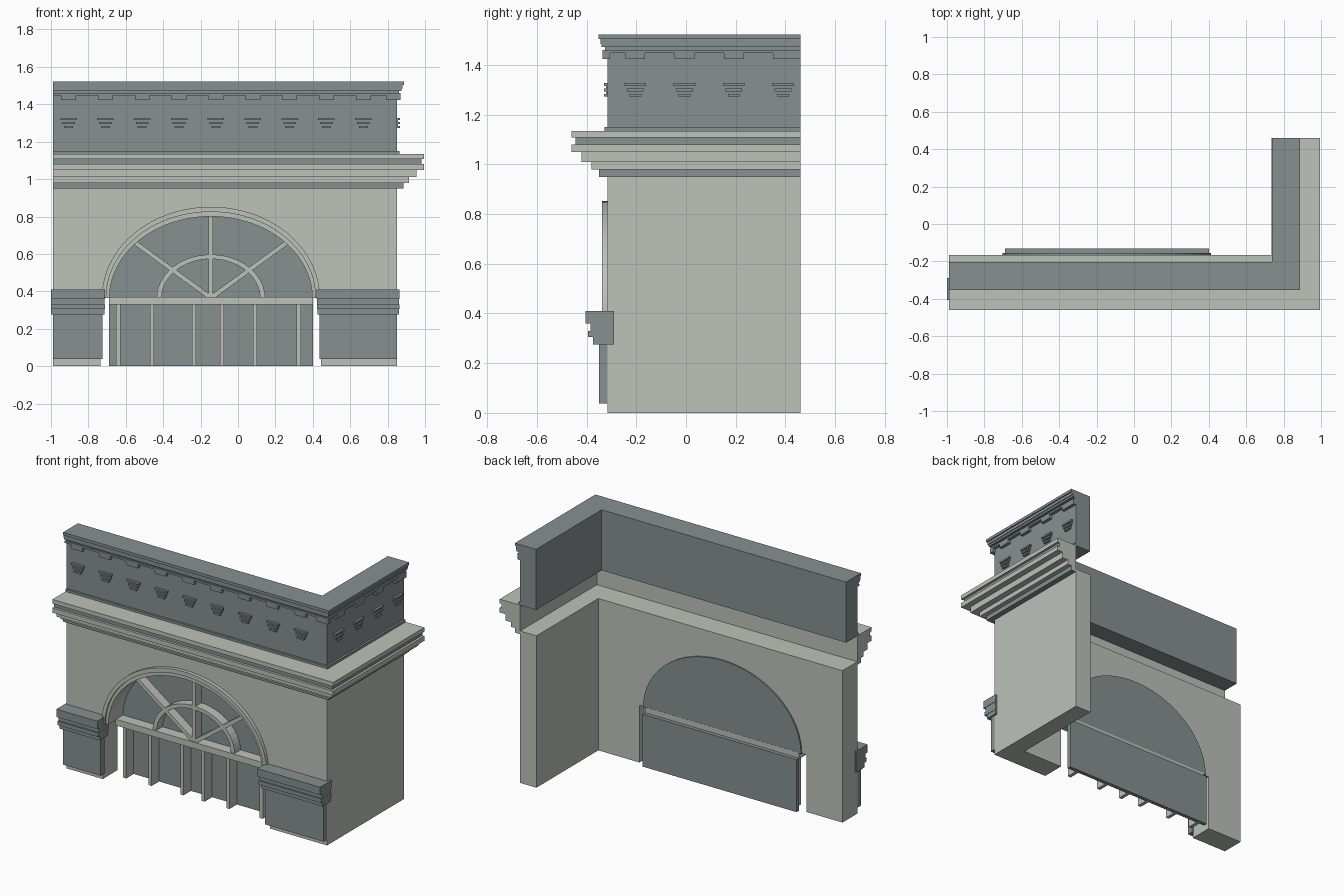
import bpy
import bmesh
from math import cos, sin, pi, atan2, hypot
from mathutils import Matrix, Vector

if "Cube" in bpy.data.objects:
    bpy.data.objects.remove(bpy.data.objects["Cube"], do_unlink=True)


def material(name, rgb):
    m = bpy.data.materials.new(name)
    m.use_nodes = True
    m.diffuse_color = (*rgb, 1)
    m.node_tree.nodes["Principled BSDF"].inputs["Base Color"].default_value = (*rgb, 1)
    return m


STONE = material("pale stone", (0.51, 0.54, 0.49))
SLATE = material("slate grey", (0.245, 0.28, 0.28))

# Main planes of the building
LEFT, RIGHT = -0.99, 0.85
FRONT, BACK, END = -0.315, -0.165, 0.46
ARCH_X, SPRING, SQUASH = -0.145, 0.365, 0.8


def finish(name, bm, *mats):
    bmesh.ops.recalc_face_normals(bm, faces=bm.faces)
    me = bpy.data.meshes.new(name)
    bm.to_mesh(me)
    bm.free()
    for m in mats:
        me.materials.append(m)
    ob = bpy.data.objects.new(name, me)
    bpy.context.collection.objects.link(ob)
    return ob


def add_box(bm, x0, x1, y0, y1, z0, z1):
    mid = Matrix.Translation(((x0 + x1) / 2, (y0 + y1) / 2, (z0 + z1) / 2))
    bmesh.ops.create_cube(bm, size=1, matrix=mid @ Matrix.Diagonal((x1 - x0, y1 - y0, z1 - z0, 1)))


def box(name, mat, *bounds):
    bm = bmesh.new()
    add_box(bm, *bounds)
    return finish(name, bm, mat)


def slab(name, mat, outline, y0, y1):
    """Extrude an (x, z) outline from y0 to y1."""
    bm = bmesh.new()
    face = bm.faces.new([bm.verts.new((x, y0, z)) for x, z in outline])
    new = bmesh.ops.extrude_face_region(bm, geom=[face])["geom"]
    bmesh.ops.translate(bm, verts=[v for v in new if isinstance(v, bmesh.types.BMVert)],
                        vec=(0, y1 - y0, 0))
    return finish(name, bm, mat)


def arc(half_width, height, n=40):
    """Half ellipse over the opening, from right to left."""
    return [(ARCH_X + half_width * cos(pi * i / n), SPRING + height * sin(pi * i / n))
            for i in range(n + 1)]


def sweep(name, profile, dark):
    """Carry an (outward offset, z) profile around the front and side."""
    bm = bmesh.new()
    rings = [[bm.verts.new(p) for p in ring] for ring in (
        [(LEFT, FRONT - d, z) for d, z in profile],
        [(RIGHT + d, FRONT - d, z) for d, z in profile],
        [(RIGHT + d, END, z) for d, z in profile])]
    n = len(profile)
    for a, b in zip(rings, rings[1:]):
        for i in range(n):
            j = (i + 1) % n
            bm.faces.new((a[i], a[j], b[j], b[i]))
    bm.faces.new(rings[0])
    bm.faces.new(rings[-1])
    for f in bm.faces:
        z = f.calc_center_median().z
        f.material_index = int(any(lo < z < hi for lo, hi in dark))
    return finish(name, bm, STONE, SLATE)


def steps(bands, back):
    """Turn (offset, z0, z1) bands into a closed stepped profile."""
    pts = [(back, bands[0][1])]
    for d, z0, z1 in bands:
        pts += [(d, z0), (d, z1)]
    return pts + [(back, bands[-1][2])]


# Lower walls, the front one with the arched opening
wall = [(LEFT, 0), (LEFT, 0.97), (RIGHT, 0.97), (RIGHT, 0), (0.445, 0), (0.445, SPRING)]
wall += arc(0.56, 0.45) + [(-0.735, SPRING), (-0.735, 0)]
slab("front_wall", STONE, wall, FRONT, BACK)
box("side_wall", STONE, 0.735, RIGHT, BACK, END, 0, 0.97)

# Main cornice with two dark courses
sweep("main_cornice", steps([
    (0.035, 0.95, 0.98), (0.065, 0.98, 1.01), (0.105, 1.01, 1.05),
    (0.145, 1.05, 1.08), (0.13, 1.08, 1.108), (0.145, 1.108, 1.135)], 0),
    [(0.949, 0.979), (1.081, 1.107)])

# Parapet with its base course and coping
sweep("parapet", steps([
    (0.013, 1.135, 1.15), (0, 1.15, 1.448), (0.02, 1.448, 1.46), (0.01, 1.46, 1.472),
    (0.025, 1.472, 1.485), (0.03, 1.485, 1.504), (0.037, 1.504, 1.522)], -0.113),
    [(1, 2)])

# Dentils and stepped brackets along both parapet faces
dentils, brackets = bmesh.new(), bmesh.new()
SLATS = [(0.044, 0.015), (0.039, 0.006), (0.034, 0.015), (0.029, 0.006), (0.024, 0.015)]


def ornament(bm, along, on_side, half, depth, z0, z1):
    if on_side:
        add_box(bm, RIGHT - 0.01, RIGHT + depth, along - half, along + half, z0, z1)
    else:
        add_box(bm, along - half, along + half, FRONT - depth, FRONT + 0.01, z0, z1)


places = [(-0.906 + 0.197 * i, False) for i in range(9)]
places += [(-0.204 + 0.198 * i, True) for i in range(4)]
for along, on_side in places:
    ornament(dentils, along, on_side, 0.04, 0.02, 1.423, 1.45)
    for k, (half, depth) in enumerate(SLATS):
        top = 1.327 - 0.011 * k
        ornament(brackets, along, on_side, half, depth, top - 0.011, top)
ornament(dentils, RIGHT - 0.02, False, 0.04, 0.02, 1.423, 1.45)
ornament(dentils, END - 0.015, True, 0.015, 0.02, 1.423, 1.45)
finish("parapet_dentils", dentils, SLATE)
finish("parapet_brackets", brackets, SLATE)

# Arch trim in two steps
slab("arch_trim_outer", STONE, arc(0.583, 0.487) + arc(0.56, 0.46)[::-1], -0.338, -0.3)
slab("arch_trim_inner", STONE, arc(0.565, 0.465) + arc(0.542, 0.435)[::-1], -0.328, BACK)

# Fanlight glass, inner arc and spokes
slab("fanlight_glass", SLATE, arc(0.558, 0.448), -0.18, -0.156)
slab("fanlight_arc", STONE, arc(0.29, 0.232, 24) + arc(0.263, 0.208, 24)[::-1], -0.24, -0.175)
for name, dx, dz in (("left", 0.405, 0.295), ("middle", 0, 0.435), ("right", -0.405, 0.295)):
    side = Vector((-dz, dx)).normalized() * 0.012
    foot, tip = Vector((ARCH_X, SPRING)), Vector((ARCH_X + dx, SPRING + dz))
    slab("fanlight_spoke_" + name, STONE,
         [foot + side, tip + side, tip - side, foot - side], -0.24, -0.175)

# Door panel, transom and mullions
box("door_panel", SLATE, -0.69, 0.4, -0.155, -0.13, 0, 0.335)
box("door_transom", STONE, -0.69, 0.4, -0.25, -0.155, 0.33, 0.37)
mullions = bmesh.new()
for x in (-0.64, -0.46, -0.235, -0.085, 0.09, 0.325):
    add_box(mullions, x - 0.011, x + 0.011, -0.23, -0.15, 0, 0.335)
finish("door_mullions", mullions, STONE)

# Piers either side of the door with stepped caps
CAP = [(0.06, 0.275, 0.305), (0.08, 0.305, 0.33), (0.07, 0.33, 0.36), (0.09, 0.36, 0.41)]
for name, x0, x1 in (("right", LEFT, -0.725), ("left", 0.435, RIGHT)):
    box("pier_" + name, SLATE, x0, x1, -0.35, FRONT + 0.005, 0.037, 0.28)
    cap = bmesh.new()
    for d, z0, z1 in CAP:
        grow = 0.005 + d * 0.1
        outer = 0.01 if name == "right" else grow
        add_box(cap, x0 - outer, x1 + grow, FRONT - d, -0.29, z0, z1)
    finish("pier_cap_" + name, cap, SLATE)
